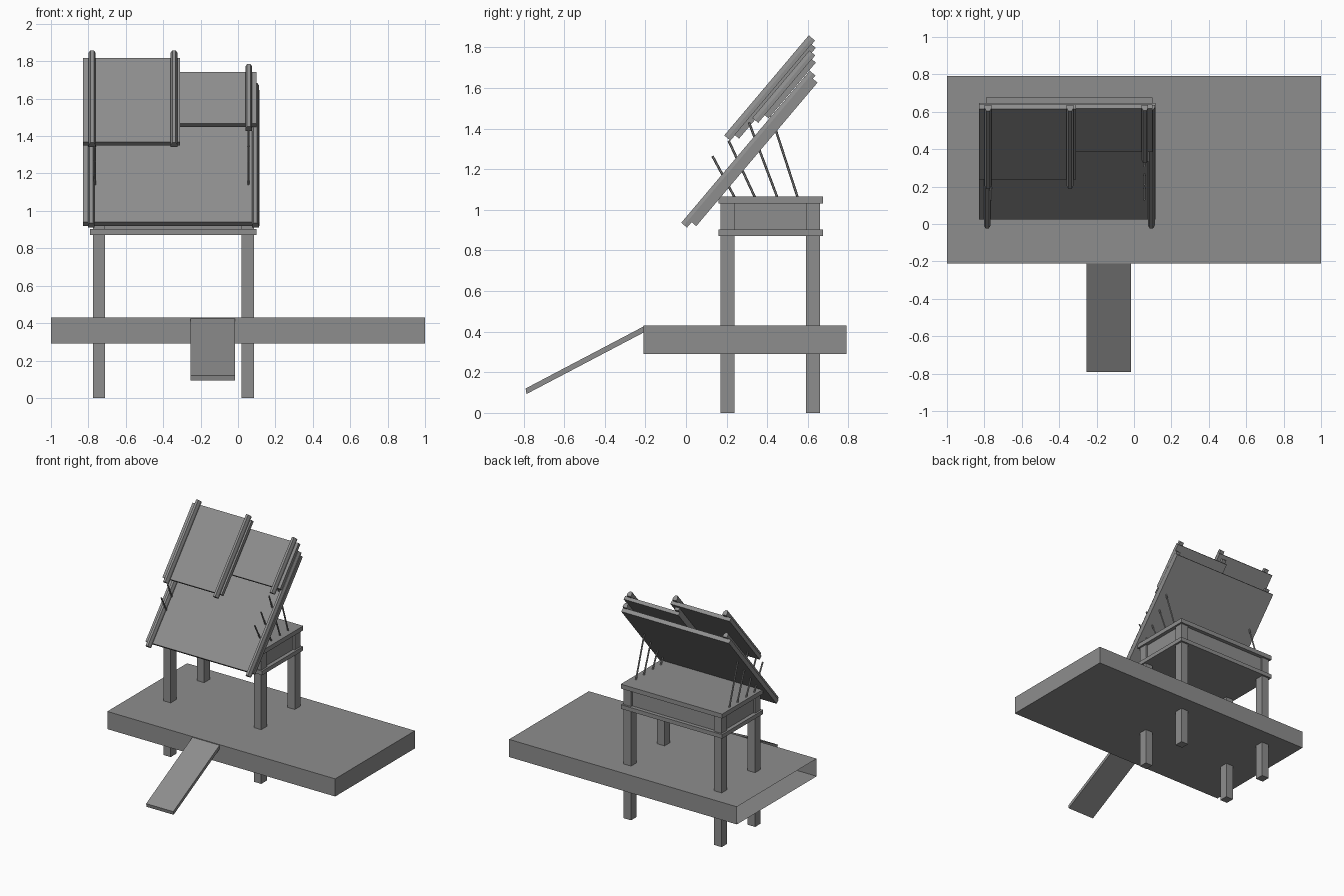
import bpy, bmesh, math
from mathutils import Matrix, Vector

if "Cube" in bpy.data.objects:
    bpy.data.objects.remove(bpy.data.objects["Cube"])

grey = bpy.data.materials.new("plain_grey")
grey.use_nodes = True
COLOUR = (0.27, 0.27, 0.27, 1)
grey.diffuse_color = COLOUR
grey.node_tree.nodes["Principled BSDF"].inputs["Base Color"].default_value = COLOUR

TILT = Matrix.Rotation(math.radians(49.8), 4, 'X')


def finish(bm, name, matrix=None):
    bmesh.ops.recalc_face_normals(bm, faces=bm.faces)
    mesh = bpy.data.meshes.new(name)
    bm.to_mesh(mesh)
    bm.free()
    mesh.materials.append(grey)
    obj = bpy.data.objects.new(name, mesh)
    if matrix:
        obj.matrix_world = matrix
    bpy.context.collection.objects.link(obj)
    return obj


def prism(name, points, sweep, matrix=None):
    """Extrude a flat polygon along a vector."""
    bm = bmesh.new()
    face = bm.faces.new([bm.verts.new(p) for p in points])
    ext = bmesh.ops.extrude_face_region(bm, geom=[face], use_keep_orig=True)
    moved = [v for v in ext["geom"] if isinstance(v, bmesh.types.BMVert)]
    bmesh.ops.translate(bm, verts=moved, vec=sweep)
    return finish(bm, name, matrix)


def box(name, x, y, z, matrix=None):
    corners = [(x[0], y[0], z[0]), (x[1], y[0], z[0]), (x[1], y[1], z[0]), (x[0], y[1], z[0])]
    return prism(name, corners, (0, 0, z[1] - z[0]), matrix)


def rail(name, x, along, height):
    """Tapered bar lying along the roof slope."""
    a, b = along
    lo, hi = height
    mid = (lo + hi) / 2
    section = [(-.018, lo), (.018, lo), (.018, mid), (.009, hi), (-.009, hi), (-.018, mid)]
    prism(name, [(x + dx, a, h) for dx, h in section], (0, b - a, 0), TILT)


def rod(name, start, end):
    start, end = Vector(start), Vector(end)
    axis = end - start
    bm = bmesh.new()
    bmesh.ops.create_cone(bm, cap_ends=True, segments=6, radius1=.006, radius2=.006, depth=axis.length)
    turn = axis.to_track_quat('Z', 'Y').to_matrix().to_4x4()
    finish(bm, name, Matrix.Translation((start + end) / 2) @ turn)


# Platform, open at its right end
deck = box("platform", (-1, 1), (-.21, .79), (.29, .43))
bm = bmesh.new()
bm.from_mesh(deck.data)
bm.faces.ensure_lookup_table()
end_faces = [f for f in bm.faces if f.calc_center_median().x < -.99]
bmesh.ops.delete(bm, geom=end_faces, context='FACES_ONLY')
bm.to_mesh(deck.data)
bm.free()

# Entry ramp
prism("ramp", [(-.253, -.21, .425), (-.253, -.79, .12), (-.253, -.785, .093), (-.253, -.21, .395)],
      (.238, 0, 0))

# Legs
for side, x in (("right", -.775), ("left", .02)):
    for end, y in (("front", .17), ("back", .59)):
        box(f"{end}_{side}_leg", (x, x + .065), (y, y + .07), (0, 1.04))

# Box on the legs
box("lower_ledge", (-.79, .1), (.16, .675), (.87, .902))
box("box_body", (-.76, .07), (.185, .645), (.9, 1.04))
box("box_lid", (-.79, .1), (.16, .675), (1.03, 1.065))

# Stepped roof panels: x range, slope range, height off the slope
panels = {
    "main_roof_panel": ((-.83, .115), (.735, 1.66), (.555, .588)),
    "middle_roof_panel": ((-.38, .1), (1.37, 1.73), (.625, .653)),
    "upper_roof_panel": ((-.83, -.31), (1.2, 1.785), (.672, .702)),
}
for name, (x, along, height) in panels.items():
    box(name, x, along, height, TILT)

# Rails on the panels
for side, x in (("right", -.785), ("left", .093)):
    rail(f"main_rail_{side}", x, (.7, 1.68), (.585, .622))
for side, x in (("right", -.36), ("left", .058)):
    rail(f"middle_rail_{side}", x, (1.32, 1.755), (.65, .688))
for side, x in (("right", -.78), ("left", -.342)):
    rail(f"upper_rail_{side}", x, (1.165, 1.81), (.698, .738))

# Slanted support rods passing through the main panel
rods = [(.24, .13, 1.265), (.34, .21, 1.34), (.45, .31, 1.43), (.55, .42, 1.46)]
for side, x in (("right", -.765), ("left", .055)):
    for i, (y0, y1, z1) in enumerate(rods):
        rod(f"support_rod_{side}_{i + 1}", (x, y0, 1.06), (x, y1, z1))
